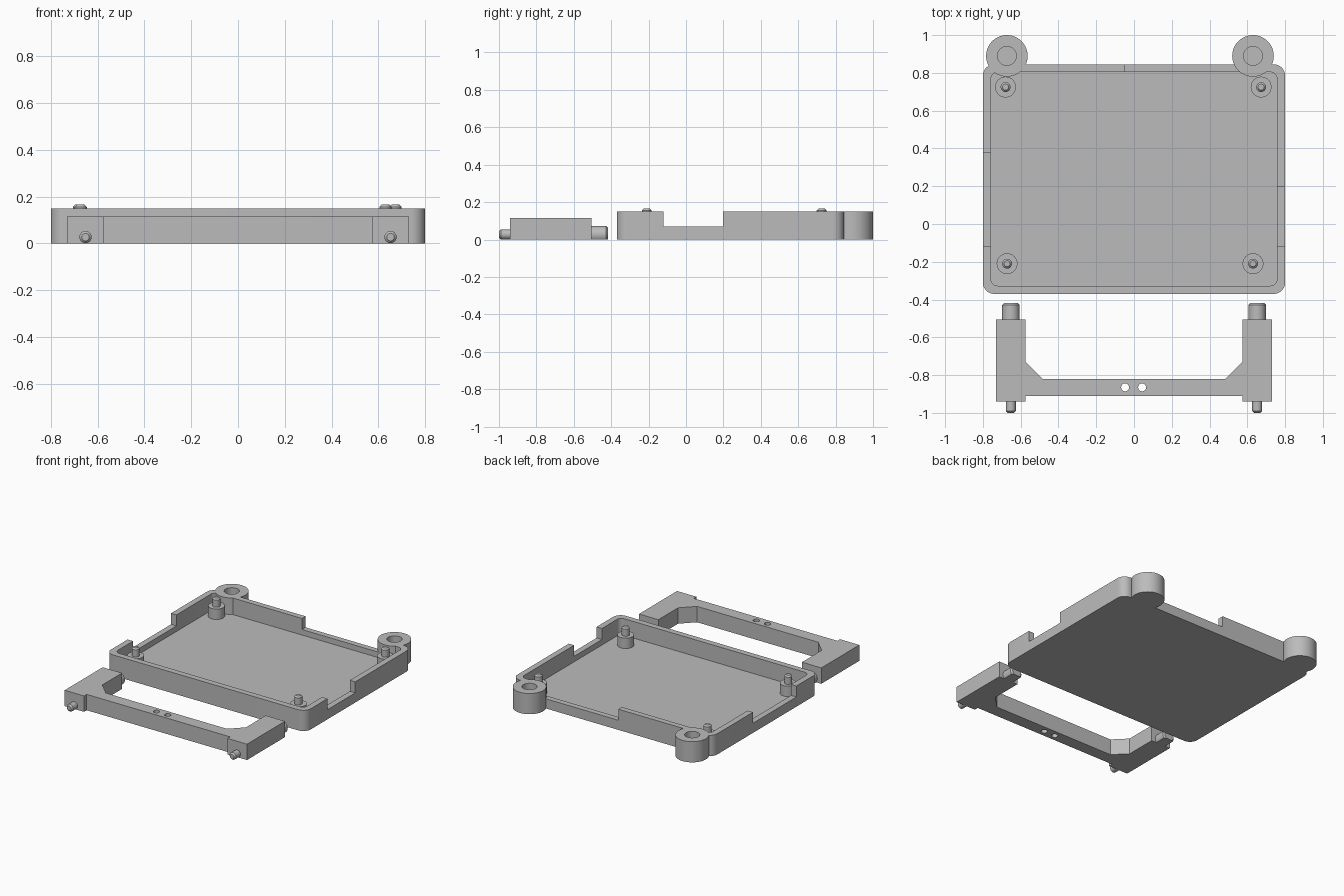
import bpy, bmesh, math
from mathutils import Matrix

if "Cube" in bpy.data.objects:
    bpy.data.objects.remove(bpy.data.objects["Cube"])

grey = bpy.data.materials.new("plain grey")
grey.diffuse_color = (0.5, 0.5, 0.5, 1)
grey.use_nodes = True
grey.node_tree.nodes["Principled BSDF"].inputs["Base Color"].default_value = grey.diffuse_color


def finish(name, bm):
    bmesh.ops.recalc_face_normals(bm, faces=bm.faces)
    me = bpy.data.meshes.new(name)
    bm.to_mesh(me)
    bm.free()
    me.materials.append(grey)
    ob = bpy.data.objects.new(name, me)
    bpy.context.collection.objects.link(ob)
    return ob


def prism(name, pts, z0, z1):
    """Extrude a flat outline between two heights."""
    bm = bmesh.new()
    face = bm.faces.new([bm.verts.new((x, y, z0)) for x, y in pts])
    ext = bmesh.ops.extrude_face_region(bm, geom=[face])
    top = [v for v in ext["geom"] if isinstance(v, bmesh.types.BMVert)]
    bmesh.ops.translate(bm, verts=top, vec=(0, 0, z1 - z0))
    return finish(name, bm)


def box(name, x0, x1, y0, y1, z0, z1):
    return prism(name, [(x0, y0), (x1, y0), (x1, y1), (x0, y1)], z0, z1)


def rounded(x0, x1, y0, y1, r, n=10):
    pts = []
    for cx, cy, a in ((x1 - r, y1 - r, 0), (x0 + r, y1 - r, 90),
                      (x0 + r, y0 + r, 180), (x1 - r, y0 + r, 270)):
        for i in range(n + 1):
            t = math.radians(a + 90 * i / n)
            pts.append((cx + r * math.cos(t), cy + r * math.sin(t)))
    return pts


def rod(name, start, length, r, axis="z", chamfer=0.0, n=40):
    """Turned rod from start along z, y or -y, with a chamfered far end."""
    bm = bmesh.new()
    rings = [(r, 0), (r, length - chamfer)]
    if chamfer:
        rings.append((r - chamfer, length))
    loops = [[bm.verts.new((q * math.cos(2 * math.pi * i / n),
                            q * math.sin(2 * math.pi * i / n), h))
              for i in range(n)] for q, h in rings]
    for a, b in zip(loops, loops[1:]):
        for i in range(n):
            j = (i + 1) % n
            bm.faces.new((a[i], a[j], b[j], b[i]))
    bm.faces.new(loops[0])
    bm.faces.new(loops[-1])
    turn = {"z": 0, "y": -90, "-y": 90}[axis]
    bm.transform(Matrix.Translation(start) @ Matrix.Rotation(math.radians(turn), 4, "X"))
    return finish(name, bm)


def combine(ob, other, op):
    mod = ob.modifiers.new("join", "BOOLEAN")
    mod.operation, mod.solver, mod.object = op, "EXACT", other
    bpy.context.view_layer.objects.active = ob
    bpy.ops.object.modifier_apply(modifier=mod.name)
    bpy.data.objects.remove(other, do_unlink=True)


# Tray with rounded corners, hollowed from above
tray = prism("tray", rounded(-0.80, 0.80, -0.37, 0.845, 0.06), 0, 0.15)
combine(tray, prism("cavity", rounded(-0.757, 0.757, -0.327, 0.804, 0.035), 0.03, 0.3), "DIFFERENCE")

# Lowered stretches of the side and back walls
for x0, x1, y0, y1 in ((0.74, 0.9, -0.12, 0.198),
                       (-0.9, -0.74, -0.12, 0.377),
                       (-0.05, 0.62, 0.78, 0.9)):
    combine(tray, box("notch", x0, x1, y0, y1, 0.07, 0.3), "DIFFERENCE")

# Round hinge bosses with blind sockets
for x in (-0.673, 0.63):
    combine(tray, rod("boss", (x, 0.89, 0), 0.15, 0.11, n=64), "UNION")
    combine(tray, rod("socket", (x, 0.89, 0.03), 0.2, 0.05), "DIFFERENCE")

# Standoffs with locating pins
for x, y in ((-0.68, 0.725), (0.673, 0.725), (-0.672, -0.21), (0.63, -0.21)):
    rod("standoff", (x, y, 0.025), 0.08, 0.055)
    rod("standoff_pin", (x, y, 0.10), 0.066, 0.026, chamfer=0.01)

# Handle frame: two arms joined by a crossbar with angled inner corners
half = [(0.485, -0.82), (0.575, -0.73), (0.575, -0.505), (0.73, -0.505),
        (0.73, -0.94), (0.575, -0.94), (0.575, -0.91)]
frame = prism("handle_frame", half + [(-x, y) for x, y in reversed(half)], 0, 0.115)
for x in (-0.047, 0.043):
    combine(frame, rod("bar_hole", (x, -0.865, -0.1), 0.4, 0.021), "DIFFERENCE")

# Pegs: small ones at the front, thick flat-bottomed ones at the back
for x in (-0.652, 0.652):
    rod("front_peg", (x, -0.93, 0.027), 0.07, 0.026, "-y", 0.01)
    peg = rod("back_peg", (x, -0.515, 0.027), 0.097, 0.046, "y", 0.01)
    combine(peg, box("trim", x - 0.2, x + 0.2, -0.7, -0.3, -0.2, 0), "DIFFERENCE")

bpy.ops.object.select_all(action="SELECT")
bpy.context.view_layer.objects.active = tray
bpy.ops.object.shade_smooth_by_angle(angle=math.radians(30))
